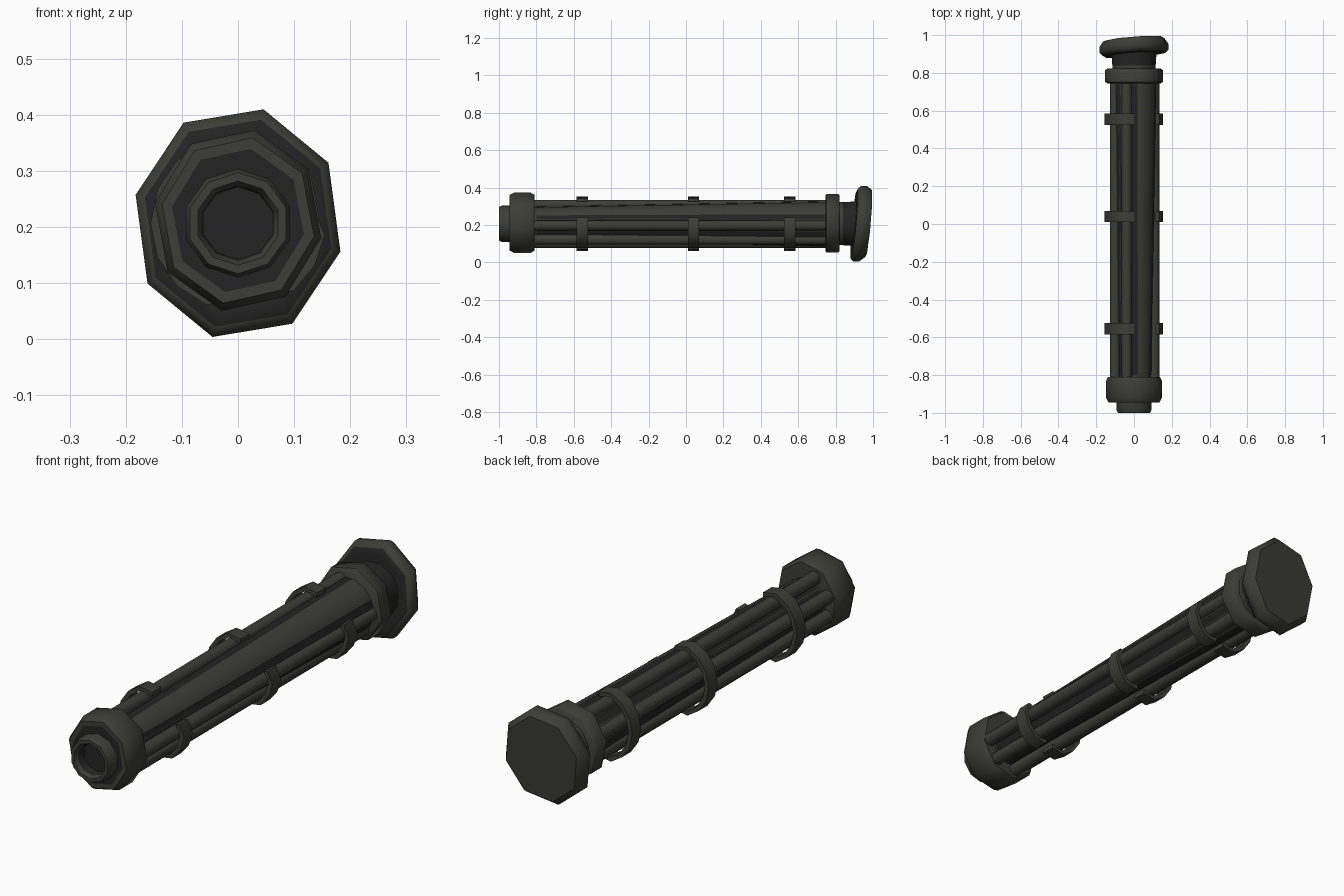
import bpy, bmesh, math
from mathutils import Vector

if "Cube" in bpy.data.objects:
    bpy.data.objects.remove(bpy.data.objects["Cube"])

CZ = 0.207  # height of the long axis

def mat(name, c):
    m = bpy.data.materials.new(name)
    m.diffuse_color = (*c, 1)
    m.use_nodes = True
    m.node_tree.nodes["Principled BSDF"].inputs["Base Color"].default_value = m.diffuse_color
    return m

OLIVE = mat("dark olive metal", (0.046, 0.047, 0.038))
SOOT = mat("sooty black", (0.017, 0.017, 0.017))

def finish(name, bm, mats, angle=40):
    bmesh.ops.recalc_face_normals(bm, faces=bm.faces)
    me = bpy.data.meshes.new(name)
    bm.to_mesh(me)
    bm.free()
    for m in mats:
        me.materials.append(m)
    ob = bpy.data.objects.new(name, me)
    bpy.context.collection.objects.link(ob)
    bpy.ops.object.select_all(action='DESELECT')
    ob.select_set(True)
    bpy.context.view_layer.objects.active = ob
    bpy.ops.object.shade_smooth_by_angle(angle=math.radians(angle))
    return ob

def lathe(name, profile, sides, phase=0, cx=0, cz=CZ, sx=1, mats=(OLIVE,),
          dark=(), tilt=(0, 0), angle=40):
    """Spin (radius, y) points round the y axis; dark = profile segments in soot."""
    bm = bmesh.new()
    rings = []
    for r, y in profile:
        ring = []
        for i in range(sides):
            a = math.radians(phase) + i * math.tau / sides
            x, z = r * math.cos(a) * sx, r * math.sin(a)
            ring.append(bm.verts.new((cx + x, y + tilt[0] * x + tilt[1] * z, cz + z)))
        rings.append(ring)
    for k in range(len(rings) - 1):
        for i in range(sides):
            j = (i + 1) % sides
            f = bm.faces.new((rings[k][i], rings[k][j], rings[k + 1][j], rings[k + 1][i]))
            f.material_index = 1 if k in dark else 0
    f0 = bm.faces.new(rings[0])
    f0.material_index = 1 if 0 in dark else 0
    bm.faces.new(rings[-1])
    return finish(name, bm, mats, angle)

TWO = (OLIVE, SOOT)

# Tapered core, widening to the rear neck
lathe("tapered_core", [(0.09, -0.85), (0.119, 0.76), (0.119, 0.84), (0.125, 0.93)], 12, 15,
      mats=TWO, dark=(2,))

# Hollow muzzle
lathe("muzzle", [(0.062, -0.86), (0.066, -0.985), (0.075, -1.0), (0.09, -1.0),
                 (0.097, -0.985), (0.097, -0.9)], 10, 18, mats=TWO, dark=(0,), angle=60)

# Front collar: open ring with a dark front face around the muzzle
lathe("front_collar", [(0.08, -0.945), (0.13, -0.945), (0.15, -0.945), (0.164, -0.92),
                       (0.164, -0.83), (0.152, -0.81)], 8, 79, sx=0.92, cz=0.212,
      mats=TWO, dark=(0,), angle=50)

# Rear ring
lathe("rear_ring", [(0.15, 0.745), (0.16, 0.752), (0.16, 0.814), (0.15, 0.822)], 8, 79,
      sx=0.97, cz=0.21, angle=50)

# Tilted octagonal end cap
lathe("end_cap", [(0.165, 0.898), (0.19, 0.898), (0.209, 0.915), (0.209, 0.945),
                  (0.185, 0.976)], 8, 76, sx=0.9, cz=0.207, mats=TWO, dark=(0,),
      tilt=(0.07, 0.09), angle=50)

# Bundle of straight rods round the core
for i, a in enumerate((111, 160, 207, 254, -52, -5)):
    t = math.radians(a)
    lathe(f"rod_{i + 1}", [(0.029, -0.83), (0.029, 0.76)], 8, 22.5,
          cx=0.108 * math.cos(t), cz=CZ + 0.108 * math.sin(t), angle=60)

# Dark grime strips in the gaps between rods, lying just over the core
for i, a in enumerate((88, 135, 184, 231, 281, -28, 18)):
    bm = bmesh.new()
    quad = []
    for y, r, w in ((-0.80, 0.092, 11), (0.74, 0.1195, 7)):
        for s in (-1, 1):
            t = math.radians(a + s * w)
            quad.append(bm.verts.new((r * math.cos(t), y, CZ + r * math.sin(t))))
    bm.faces.new((quad[0], quad[1], quad[3], quad[2]))
    finish(f"gap_shadow_strip_{i + 1}", bm, (SOOT,))

# Curved clamp bands: a long one on the left, a short one on the right
def clamp(name, y, a0, a1, steps):
    bm = bmesh.new()
    rows = []
    for k in range(steps + 1):
        t = math.radians(a0 + (a1 - a0) * k / steps)
        c, s = math.cos(t), math.sin(t)
        rin, rout = (0.138, 0.156) if 0 < k < steps else (0.118, 0.136)
        rows.append([bm.verts.new((r * c, y + dy, CZ + r * s))
                     for r, dy in ((rin, -0.03), (rout, -0.03), (rout, 0.03), (rin, 0.03))])
    for p, q in zip(rows, rows[1:]):
        for i in range(4):
            j = (i + 1) % 4
            bm.faces.new((p[i], p[j], q[j], q[i]))
    bm.faces.new(rows[0])
    bm.faces.new(rows[-1])
    finish(name, bm, (OLIVE,), 50)

for i, y in enumerate((-0.555, 0.04, 0.555)):
    clamp(f"left_clamp_{i + 1}", y, 88, 272, 8)
    clamp(f"right_clamp_{i + 1}", y, 14, -72, 4)
